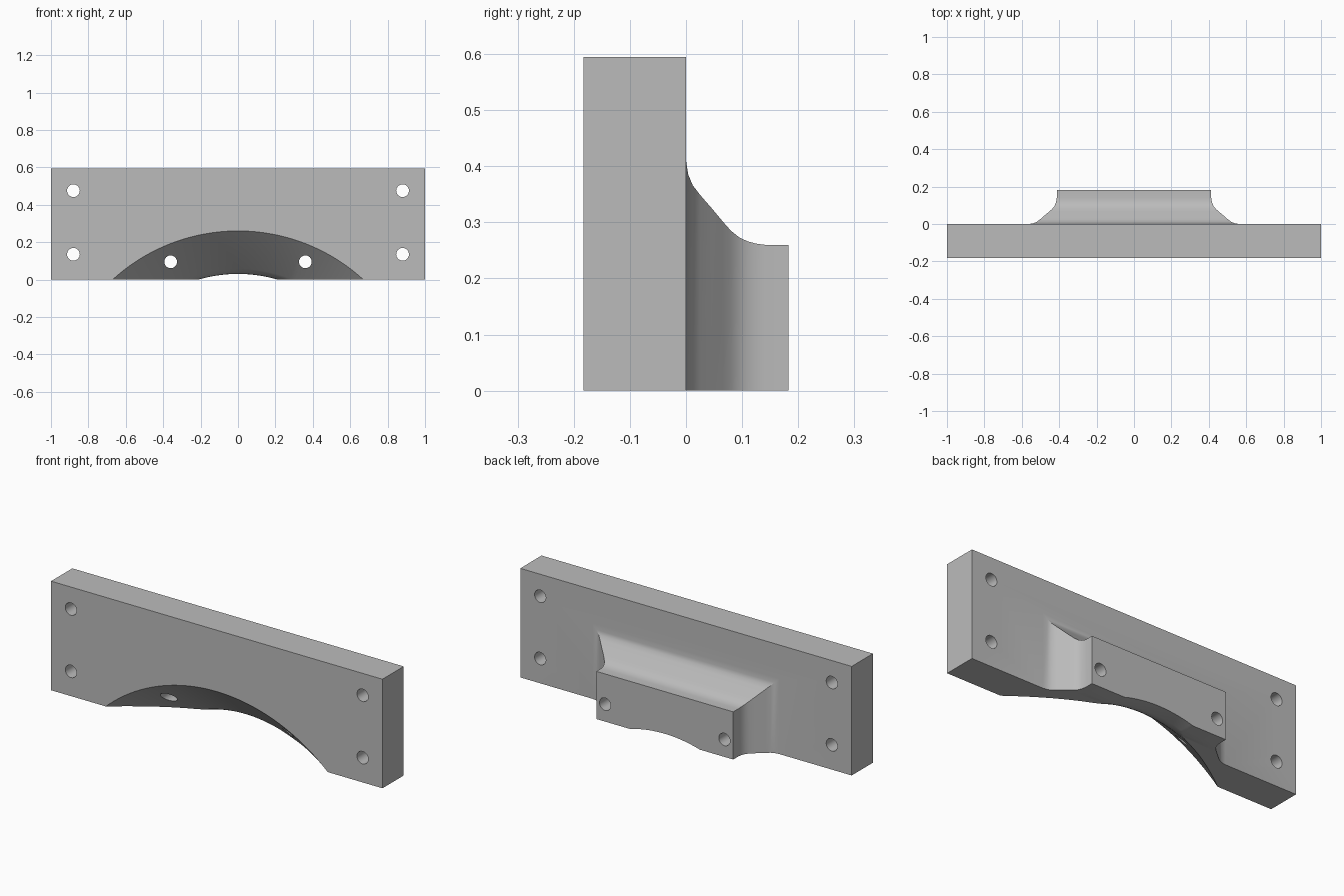
import bpy, bmesh, math
from mathutils import Matrix

cube = bpy.data.objects.get("Cube")
if cube:
    bpy.data.objects.remove(cube, do_unlink=True)

DEPTH = 0.183      # thickness of the plate, and reach of the boss behind it
HEIGHT = 0.595

grey = bpy.data.materials.new("plain grey")
grey.use_nodes = True
grey.diffuse_color = (0.5, 0.5, 0.5, 1)
grey.node_tree.nodes["Principled BSDF"].inputs["Base Color"].default_value = (0.5, 0.5, 0.5, 1)


def make_object(name, bm):
    bmesh.ops.recalc_face_normals(bm, faces=bm.faces)
    mesh = bpy.data.meshes.new(name)
    bm.to_mesh(mesh)
    bm.free()
    mesh.materials.append(grey)
    obj = bpy.data.objects.new(name, mesh)
    bpy.context.collection.objects.link(obj)
    return obj


def loft(name, rings):
    """Skin a stack of equal closed rings and cap both ends."""
    bm = bmesh.new()
    loops = [[bm.verts.new(p) for p in ring] for ring in rings]
    for a, b in zip(loops, loops[1:]):
        for i in range(len(a)):
            j = (i + 1) % len(a)
            bm.faces.new((a[i], a[j], b[j], b[i]))
    bm.faces.new(loops[0])
    bm.faces.new(loops[-1])
    return make_object(name, bm)


def circle(y, radius, z, count):
    steps = [2 * math.pi * i / count for i in range(count)]
    return [(radius * math.cos(a), y, z + radius * math.sin(a)) for a in steps]


def combine(target, other, operation):
    """Apply a boolean and remove the helper."""
    mod = target.modifiers.new(operation, "BOOLEAN")
    mod.operation = operation
    mod.solver = "EXACT"
    mod.object = other
    bpy.context.view_layer.objects.active = target
    bpy.ops.object.modifier_apply(modifier=mod.name)
    bpy.data.objects.remove(other, do_unlink=True)


# Flat mounting plate
bm = bmesh.new()
bmesh.ops.create_cube(bm, size=1, matrix=Matrix.Translation((0, -DEPTH / 2, HEIGHT / 2))
                      @ Matrix.Diagonal((2, DEPTH, HEIGHT, 1)))
bracket = make_object("mounting_bracket", bm)

# Rear boss, flaring into the plate on its top and sides with mitred corners
flare = [(-0.03, 0.15), (0, 0.15), (0.004, 0.125), (0.012, 0.106), (0.025, 0.089),
         (0.045, 0.066), (0.065, 0.042), (0.08, 0.025), (0.095, 0.013), (0.11, 0.006),
         (0.125, 0.002), (0.14, 0), (DEPTH, 0)]
rings = []
for y, grow in flare:
    w, top = 0.413 + grow, 0.26 + grow
    rings.append([(-w, y, 0), (w, y, 0), (w, y, top), (-w, y, top)])
combine(bracket, loft("rear_boss", rings), "UNION")

# Round arch through the underside: a cone at the front easing into a cylinder
arch = [(-0.2, 1.008), (-DEPTH, 0.993), (0.045, 0.79), (0.06, 0.779), (0.075, 0.771),
        (0.09, 0.766), (0.11, 0.763), (0.2, 0.763)]
combine(bracket, loft("arch_cutter", [circle(y, r, -0.733, 192) for y, r in arch]), "DIFFERENCE")

# Bolt holes: four in the plate, two through the boss
for x, z in ((0.88, 0.475), (0.88, 0.135), (0.36, 0.095)):
    for side in (-1, 1):
        hole = loft("hole_cutter", [circle(y, 0.034, z, 32) for y in (-0.3, 0.3)])
        hole.data.transform(Matrix.Translation((side * x, 0, 0)))
        combine(bracket, hole, "DIFFERENCE")

# Smooth curves, crisp edges
bpy.ops.object.select_all(action="DESELECT")
bracket.select_set(True)
bpy.context.view_layer.objects.active = bracket
bpy.ops.object.shade_smooth_by_angle(angle=math.radians(30))
